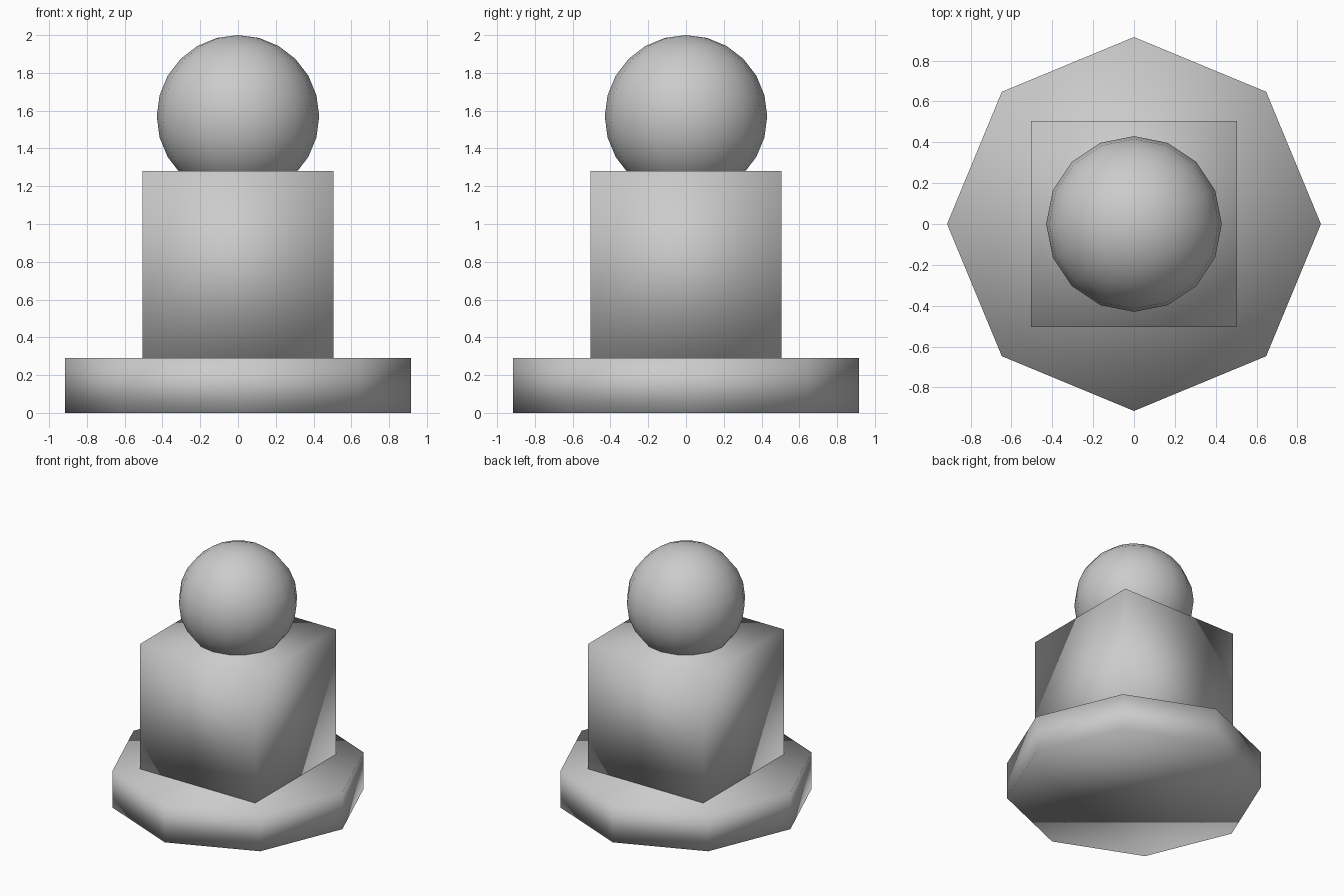
import bpy

if "Cube" in bpy.data.objects:
    bpy.data.objects.remove(bpy.data.objects["Cube"])


def finish(name):
    # The whole model is smooth shaded, edges included
    obj = bpy.context.object
    obj.name = name
    bpy.ops.object.transform_apply(location=False, rotation=True, scale=True)
    bpy.ops.object.shade_smooth()
    return obj


BASE_TOP = 0.29
BLOCK_TOP = 1.28
BLOCK_SIZE = 1.01
BALL_RADIUS = 0.43

# Octagonal base plate with corners on the axes
bpy.ops.mesh.primitive_cylinder_add(vertices=8, radius=0.915, depth=BASE_TOP,
                                    location=(0, 0, BASE_TOP / 2))
finish("base_plate")

# Cube body, sunk slightly into the base
bpy.ops.mesh.primitive_cube_add(size=BLOCK_SIZE,
                                location=(0, 0, BLOCK_TOP - BLOCK_SIZE / 2))
finish("body_block")

# Ball on top, lower part sunk into the block
bpy.ops.mesh.primitive_uv_sphere_add(segments=16, ring_count=12, radius=BALL_RADIUS,
                                     location=(0, 0, 2 - BALL_RADIUS))
finish("top_ball")
